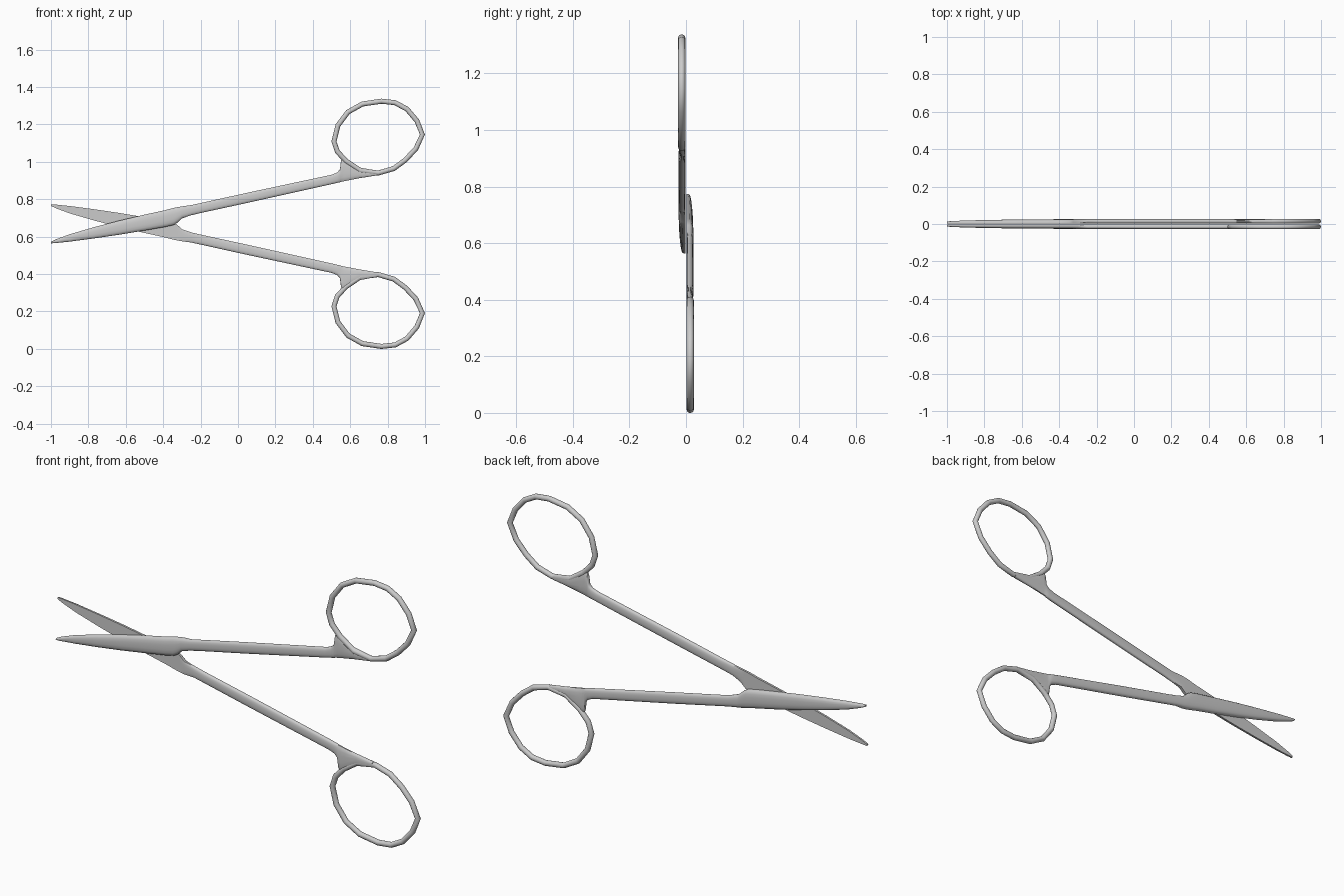
import bpy, bmesh, math
from mathutils import Vector

if "Cube" in bpy.data.objects:
    bpy.data.objects.remove(bpy.data.objects["Cube"])

HEIGHT = 1.337
Y_IN = -0.002   # inner faces sit just off the centre plane


def loft(name, sections, closed=False):
    """Skin a list of equal-length point loops into one smooth mesh."""
    bm = bmesh.new()
    loops = [[bm.verts.new(p) for p in s] for s in sections]
    n = len(loops[0])
    pairs = list(zip(loops, loops[1:]))
    if closed:
        pairs.append((loops[-1], loops[0]))
    for a, b in pairs:
        for i in range(n):
            j = (i + 1) % n
            bm.faces.new((a[i], a[j], b[j], b[i]))
    if not closed:
        bm.faces.new(loops[0])
        bm.faces.new(loops[-1])
    bmesh.ops.recalc_face_normals(bm, faces=bm.faces)
    mesh = bpy.data.meshes.new(name)
    bm.to_mesh(mesh)
    bm.free()
    ob = bpy.data.objects.new(name, mesh)
    bpy.context.collection.objects.link(ob)
    bpy.ops.object.select_all(action='DESELECT')
    bpy.context.view_layer.objects.active = ob
    ob.select_set(True)
    bpy.ops.object.shade_smooth_by_angle(angle=math.radians(50))
    return ob


def power(v, e):
    return math.copysign(abs(v) ** e, v)


def bar_section(x, lo, hi, thick, flat):
    """Rounded section; flat = 1 gives a flat inner face with a domed outer one."""
    pts = []
    for i in range(16):
        a = math.tau * (i + 0.5) / 16
        c, s = math.cos(a), math.sin(a)
        z = (lo + hi) / 2 + (hi - lo) / 2 * power(c, 0.8)
        out = thick / 2 * (1 - power(s, 0.7))
        if flat:
            out = thick * (0.25 + 0.75 * power(-s, 0.7)) if s < 0 else 0.0
        pts.append((x, Y_IN - out, z))
    return pts


# Blade, shank and web to the finger ring: x, low z, high z, thickness, flat
bar = [
    (-1.0, .564, .573, .012, 1), (-.97, .566, .587, .014, 1),
    (-.90, .573, .613, .017, 1), (-.77, .590, .651, .020, 1),
    (-.64, .609, .685, .022, 1), (-.50, .632, .718, .023, 1),
    (-.39, .651, .742, .024, 1), (-.345, .661, .754, .024, 1),
    (-.325, .673, .758, .024, 1), (-.30, .697, .762, .024, 1),
    (-.25, .714, .769, .024, 0), (-.19, .728, .782, .024, 0),
    (.05, .780, .835, .025, 0), (.50, .880, .931, .025, 0),
    (.53, .887, .943, .024, 0), (.545, .890, .960, .023, 0),
    (.551, .892, 1.01, .022, 0), (.565, .895, 1.022, .022, 0),
    (.59, .900, 1.005, .022, 0), (.65, .912, .970, .023, 0),
    (.74, .927, .953, .024, 0),
]
blade = loft("blade_and_shank_upper", [bar_section(*b) for b in bar])

# Finger ring: faceted closed loop with a round tube section
path = [Vector((x, 0, z)) for x, z in (
    (.513, 1.109), (.534, 1.194), (.588, 1.266), (.665, 1.309),
    (.767, 1.324), (.84, 1.316), (.903, 1.282), (.956, 1.22),
    (.986, 1.146), (.951, 1.070), (.895, 1.01), (.833, .964),
    (.75, .94), (.654, .953), (.577, 1.005), (.531, 1.055))]
sections = []
for i, p in enumerate(path):
    t = (path[(i + 1) % len(path)] - path[i - 1]).normalized()
    normal = Vector((t.z, 0, -t.x))
    sections.append([
        p + normal * 0.0135 * math.cos(a) + Vector((0, Y_IN - 0.013 + 0.013 * math.sin(a), 0))
        for a in (math.tau * k / 12 for k in range(12))])
ring = loft("finger_ring_upper", sections, closed=True)

# The other half is the same piece turned half a turn about the long axis
for ob, name in ((blade, "blade_and_shank_lower"), (ring, "finger_ring_lower")):
    twin = ob.copy()
    twin.data = ob.data.copy()
    twin.name = name
    twin.rotation_euler = (math.pi, 0, 0)
    twin.location = (0, 0, HEIGHT)
    bpy.context.collection.objects.link(twin)
